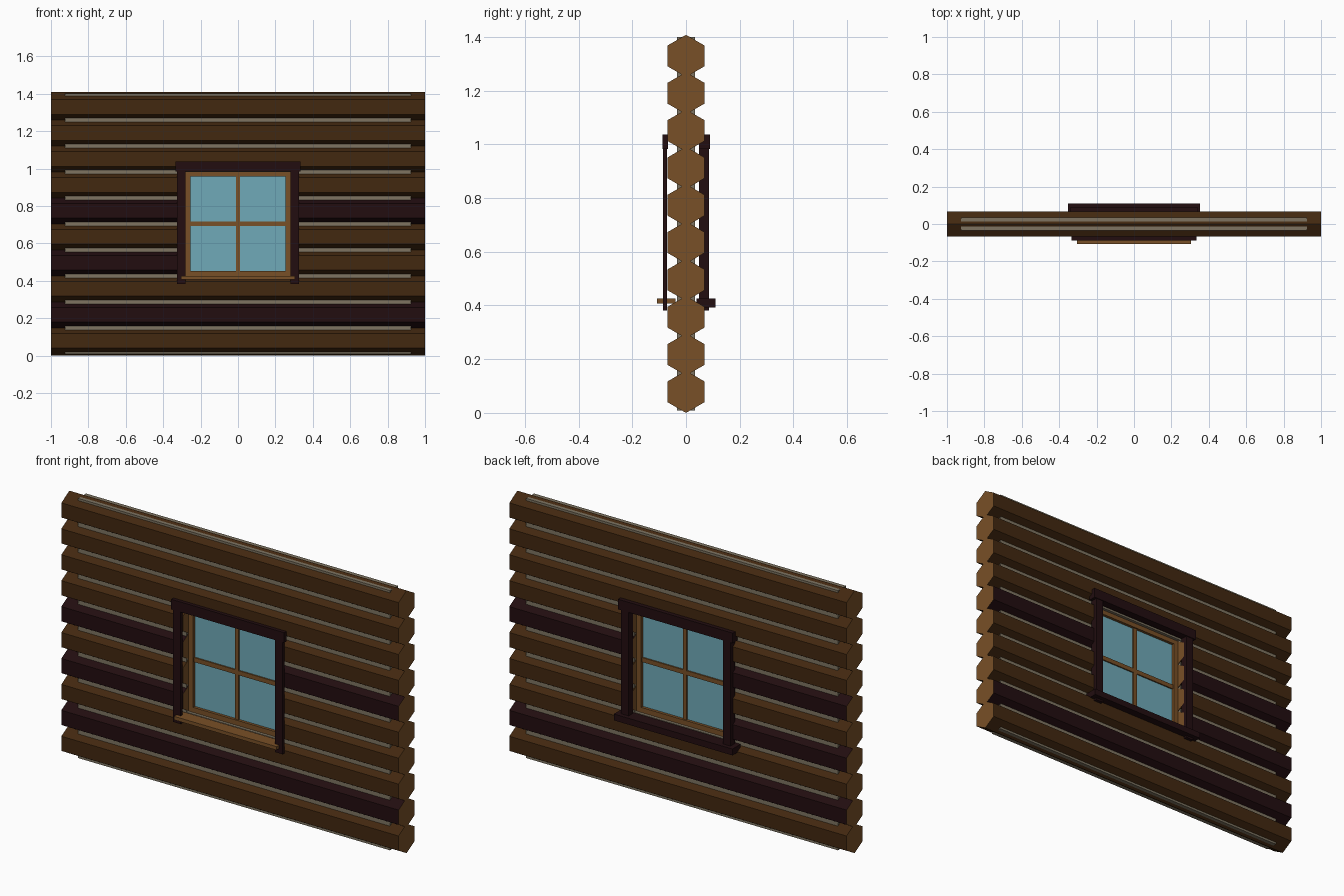
import bpy, bmesh, math

if "Cube" in bpy.data.objects:
    bpy.data.objects.remove(bpy.data.objects["Cube"])

def material(name, r, g, b):
    m = bpy.data.materials.new(name)
    m.diffuse_color = (r, g, b, 1)
    m.use_nodes = True
    m.node_tree.nodes["Principled BSDF"].inputs["Base Color"].default_value = m.diffuse_color
    return m

BROWN = material("log brown", 0.055, 0.021, 0.005)
DARK = material("dark stained wood", 0.016, 0.004, 0.005)
TAN = material("cut wood tan", 0.19, 0.08, 0.02)
MORTAR = material("mortar grey", 0.21, 0.175, 0.12)
GLASS = material("window glass blue", 0.16, 0.40, 0.48)

def finish(name, bm, mats):
    bmesh.ops.recalc_face_normals(bm, faces=bm.faces)
    me = bpy.data.meshes.new(name)
    bm.to_mesh(me)
    bm.free()
    for m in mats:
        me.materials.append(m)
    ob = bpy.data.objects.new(name, me)
    bpy.context.collection.objects.link(ob)
    return ob

def box(name, x, y, z, mat):
    """Box from (min, max) ranges on each axis."""
    bm = bmesh.new()
    bmesh.ops.create_cube(bm, size=1)
    for v in bm.verts:
        v.co = [r[0] if c < 0 else r[1] for c, r in zip(v.co, (x, y, z))]
    return finish(name, bm, [mat])

def log(name, x0, x1, z, mat):
    """Hexagonal log with a ridge on top and tan cut ends."""
    bm = bmesh.new()
    rings = []
    for x in (x0, x1):
        rings.append([bm.verts.new((x, R * math.sin(i * math.pi / 3), z + R * math.cos(i * math.pi / 3)))
                      for i in range(6)])
    for i in range(6):
        j = (i + 1) % 6
        bm.faces.new((rings[0][i], rings[0][j], rings[1][j], rings[1][i]))
    for ring in rings:
        bm.faces.new(ring).material_index = 1
    return finish(name, bm, [mat, TAN])

R, PITCH, COUNT = 0.0785, 0.139, 10
OPEN = 0.28                                   # half width of the window opening
Z0, Z1 = R + 2.5 * PITCH, R + 6.5 * PITCH     # opening bottom and top

# Logs: four courses are interrupted by the window
for i in range(COUNT):
    z = R + i * PITCH
    mat = DARK if i in (1, 3, 5) else BROWN
    if 3 <= i <= 6:
        log(f"log_{i}_left", -1, -OPEN, z, mat)
        log(f"log_{i}_right", OPEN, 1, z, BROWN if i == 3 else mat)
    else:
        log(f"log_{i}", -1, 1, z, mat)

# Mortar core between the logs
M = (-0.034, 0.034)
box("mortar_lower", (-0.925, 0.925), M, (0.008, Z0), MORTAR)
box("mortar_upper", (-0.925, 0.925), M, (Z1, 1.40), MORTAR)
box("mortar_left", (-0.925, -OPEN - 0.003), M, (Z0, Z1), MORTAR)
box("mortar_right", (OPEN + 0.003, 0.925), M, (Z0, Z1), MORTAR)

# Window sash, bars and glass
F = (-0.018, 0.018)
B = (-0.011, 0.011)
box("sash_left", (-OPEN, -0.253), F, (Z0, Z1), TAN)
box("sash_right", (0.253, OPEN), F, (Z0, Z1), TAN)
box("sash_bottom", (-0.253, 0.253), F, (Z0, 0.453), TAN)
box("sash_top", (-0.253, 0.253), F, (0.957, Z1), TAN)
box("bar_vertical", (-0.011, 0.011), B, (0.453, 0.957), TAN)
box("bar_horizontal", (-0.253, 0.253), (-0.010, 0.010), (0.693, 0.717), TAN)
box("glass", (-0.253, 0.253), (-0.003, 0.003), (0.453, 0.957), GLASS)

# Front trim
for side, s in (("left", -1), ("right", 1)):
    xs = sorted((s * OPEN, s * 0.325))
    box(f"front_trim_{side}", xs, (-0.086, -0.070), (0.382, 0.983), DARK)
    box(f"back_trim_{side}", xs, (0.048, 0.086), (0.382, 0.983), DARK)
box("front_header", (-0.335, 0.335), (-0.087, -0.067), (0.983, 1.037), DARK)
box("front_sill", (-0.304, 0.304), (-0.108, -0.04), (0.407, 0.426), TAN)

# Back trim
box("back_header", (-0.34, 0.34), (0.048, 0.090), (0.983, 1.037), DARK)
box("back_sill", (-0.352, 0.352), (0.04, 0.109), (0.392, 0.426), DARK)
